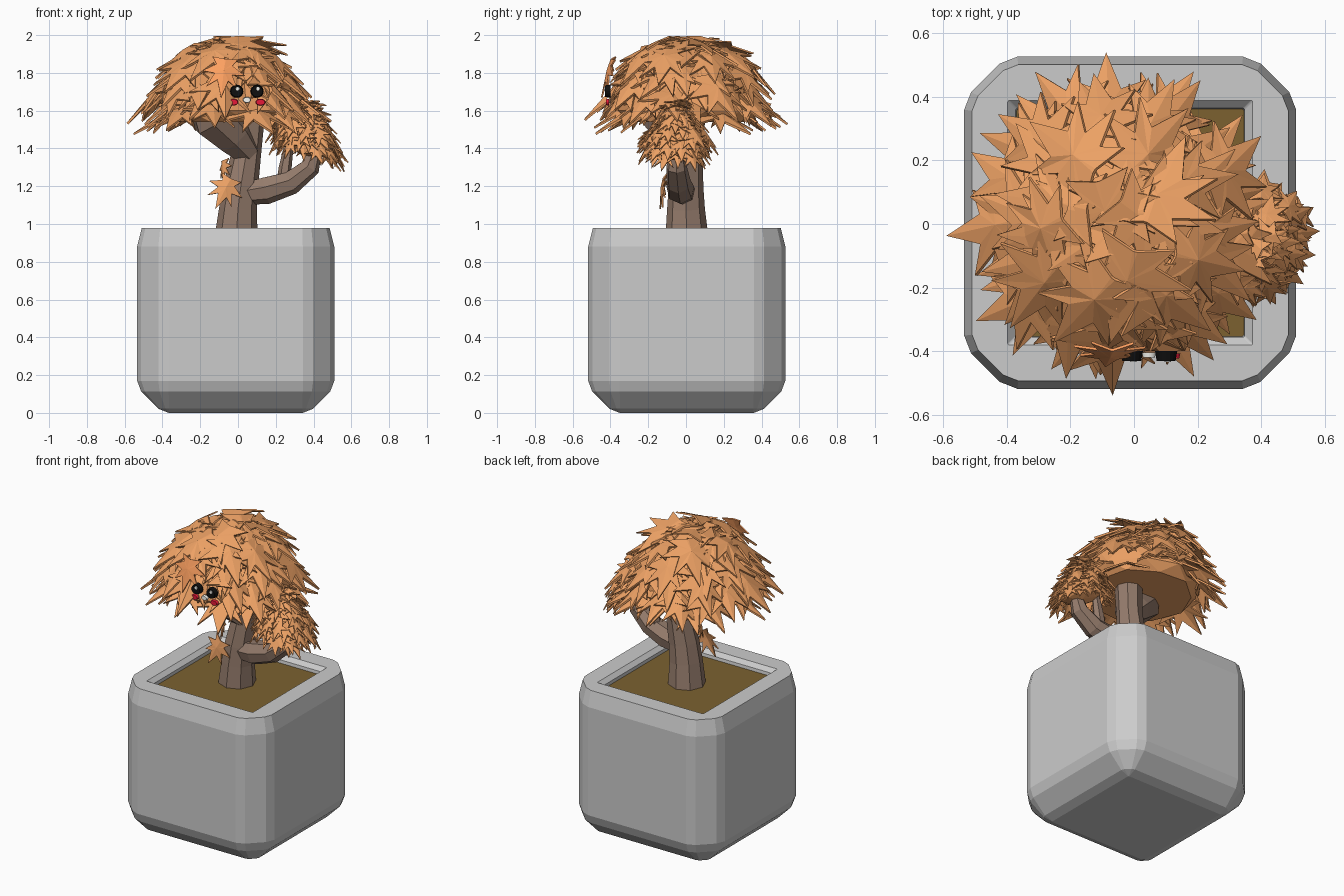
import bpy, bmesh, random
from math import sin, cos, pi, radians
from mathutils import Vector, Matrix

if "Cube" in bpy.data.objects:
    bpy.data.objects.remove(bpy.data.objects["Cube"])

random.seed(4)


def mat(name, r, g, b):
    m = bpy.data.materials.new(name)
    m.diffuse_color = (r, g, b, 1)
    m.use_nodes = True
    m.node_tree.nodes["Principled BSDF"].inputs["Base Color"].default_value = m.diffuse_color
    return m


LEAF = mat("leaf_orange", 0.85, 0.36, 0.13)
BRIGHT = mat("leaf_bright", 1.0, 0.36, 0.12)
BARK = mat("bark", 0.30, 0.20, 0.15)
SOIL = mat("soil", 0.20, 0.12, 0.03)
BLACK = mat("black", 0.005, 0.005, 0.005)
RED = mat("red", 0.8, 0.01, 0.04)
WHITE = mat("white", 0.95, 0.95, 0.9)


def finish(name, bm, material=None):
    bmesh.ops.recalc_face_normals(bm, faces=bm.faces)
    me = bpy.data.meshes.new(name)
    bm.to_mesh(me)
    bm.free()
    ob = bpy.data.objects.new(name, me)
    bpy.context.collection.objects.link(ob)
    if material:
        me.materials.append(material)
    return ob


def loft(name, rings, material=None, cap_end=True):
    bm = bmesh.new()
    vs = [[bm.verts.new(p) for p in r] for r in rings]
    n = len(vs[0])
    for a, b in zip(vs, vs[1:]):
        for i in range(n):
            bm.faces.new((a[i], a[(i + 1) % n], b[(i + 1) % n], b[i]))
    bm.faces.new(vs[0][::-1])
    if cap_end:
        bm.faces.new(vs[-1])
    return finish(name, bm, material)


def square_ring(z, h, r, cx=-0.012, cy=0.004):
    # square with three-facet corners, the middle facet widest
    pts = []
    for q in range(4):
        for u, v in ((1, 0), (0.87, 0.33), (0.33, 0.87), (0, 1)):
            p = Matrix.Rotation(q * pi / 2, 2) @ Vector((h - r + r * u, h - r + r * v))
            pts.append((cx + p.x, cy + p.y, z))
    return pts


def tube(name, path, sides=7):
    # path entries: x, y, z, radius
    rings = []
    P = [Vector(p[:3]) for p in path]
    for i, p in enumerate(P):
        t = (P[min(i + 1, len(P) - 1)] - P[max(i - 1, 0)]).normalized()
        u = Vector((0, 1, 0)).cross(t).normalized()
        v = t.cross(u)
        r = path[i][3]
        rings.append([p + r * (u * cos(a) + v * sin(a))
                      for a in (2 * pi * k / sides for k in range(sides))])
    return loft(name, rings, BARK)


# half outline of a maple leaf, base at origin, tip along x
HALF = [(1, 0), (0.55, 0.14), (0.72, 0.40), (0.38, 0.22), (0.32, 0.54), (0.14, 0.2), (-0.06, 0.32), (0, 0.02)]


def add_leaf(bm, tip, d, side, size, width=1.0, droop=0.3):
    n = d.cross(side).normalized()
    if n.z < 0:
        n = -n
    base = tip - d * size
    outline = HALF + [(x, -y) for x, y in HALF[:0:-1]]
    thick = 0.03 * size + 0.002

    def place(x, y, off):
        z = -droop * abs(y) - 0.12 * x * x + 0.12
        return bm.verts.new(base + d * x * size + side * y * size * width + n * (z * size + off))
    top = [place(x, y, 0) for x, y in outline]
    bot = [place(x, y, -thick) for x, y in outline]
    ct, cb = place(0.3, 0, 0), place(0.3, 0, -thick)
    m = len(outline)
    for i in range(m):
        j = (i + 1) % m
        bm.faces.new((ct, top[i], top[j]))
        bm.faces.new((cb, bot[j], bot[i]))
        bm.faces.new((top[i], bot[i], bot[j], top[j]))


def leaf_dome(name, cx, cy, tiers, shear=0.0, jit=0.02):
    # tiers: tip radius, tip z, downward pitch in degrees, count, leaf size
    bm = bmesh.new()
    for k, (r, z, pitch, n, size) in enumerate(tiers):
        for i in range(n):
            a = 2 * pi * (i + 0.5 * (k % 2) + random.uniform(-0.2, 0.2)) / n
            p = radians(pitch + random.uniform(-7, 7))
            yaw = a + random.uniform(-0.25, 0.25)
            d = Vector((cos(yaw) * cos(p), sin(yaw) * cos(p), -sin(p)))
            side = Matrix.Rotation(random.uniform(-0.25, 0.25), 3, d) @ Vector((-sin(yaw), cos(yaw), 0))
            rr = r + random.uniform(-2 * jit, jit)
            tip = Vector((cx + rr * cos(a), cy + rr * sin(a),
                          z - shear * rr * cos(a) + random.uniform(-jit, jit)))
            add_leaf(bm, tip, d, side, size * random.uniform(0.88, 1.1))
    return finish(name, bm, LEAF)


def blob(name, loc, scale, material, sub=2, rot=0.0):
    bm = bmesh.new()
    bmesh.ops.create_icosphere(bm, subdivisions=sub, radius=1,
                               matrix=Matrix.Translation(loc) @ Matrix.Rotation(rot, 4, 'Y') @ Matrix.Diagonal((*scale, 1)))
    return finish(name, bm, material)


# planter and soil
loft("planter", [square_ring(*s) for s in (
    (0, 0.355, 0.005), (0.022, 0.41, 0.057), (0.112, 0.50, 0.145), (0.17, 0.522, 0.167),
    (0.88, 0.522, 0.167), (0.98, 0.497, 0.145), (0.98, 0.385, 0.005), (0.955, 0.36, 0.005),
    (0.92, 0.355, 0.005))], cap_end=False)
loft("soil", [square_ring(0.915, 0.365, 0.005), square_ring(0.935, 0.362, 0.005)], SOIL)

# trunk and branches
tube("trunk", [(-0.01, 0.005, 0.92, 0.115), (0, 0, 1.08, 0.1), (0.015, 0, 1.2, 0.092),
               (0.045, 0.01, 1.38, 0.078), (0.06, 0.02, 1.6, 0.085), (0.05, 0.02, 1.75, 0.05)], 8)
tube("left_branch", [(0.06, 0, 1.37, 0.07), (-0.02, -0.04, 1.46, 0.105), (-0.13, -0.1, 1.57, 0.13), (-0.22, -0.14, 1.68, 0.05)])
tube("right_branch", [(0.02, -0.01, 1.16, 0.06), (0.15, -0.03, 1.18, 0.075), (0.28, -0.04, 1.22, 0.065),
                      (0.38, -0.05, 1.3, 0.055), (0.43, -0.05, 1.45, 0.025)])
tube("right_twig", [(0.24, -0.03, 1.2, 0.04), (0.25, -0.03, 1.3, 0.034), (0.28, -0.03, 1.48, 0.02)], 6)

# main crown: faceted core with layered leaves
core = blob("crown_core", (-0.045, 0, 1.6), (0.36, 0.36, 0.30), LEAF)
for v in core.data.vertices:
    v.co.z = max(v.co.z, 1.54)
crown = leaf_dome("crown_leaves", -0.045, 0, [
    (0.20, 1.945, 6, 4, 0.31), (0.29, 1.89, 14, 6, 0.33), (0.37, 1.825, 24, 8, 0.34), (0.43, 1.76, 31, 10, 0.34),
    (0.47, 1.68, 36, 11, 0.33), (0.50, 1.60, 38, 12, 0.32), (0.53, 1.54, 34, 12, 0.32), (0.52, 1.50, 27, 13, 0.32)])
# flatten the crown top and clear the leaves behind the face
for v in crown.data.vertices:
    if v.co.z > 1.9:
        v.co.z = 1.9 + (v.co.z - 1.9) * 0.64
    if abs(v.co.x - 0.047) < 0.16 and 1.6 < v.co.z < 1.8:
        v.co.y = max(v.co.y, -0.40)

# small side cluster
blob("side_core", (0.37, -0.05, 1.45), (0.15, 0.14, 0.09), LEAF, 2, 0.4)
leaf_dome("side_leaves", 0.37, -0.05, [
    (0.06, 1.60, 10, 5, 0.13), (0.11, 1.565, 25, 7, 0.14), (0.15, 1.52, 35, 10, 0.14), (0.18, 1.47, 40, 12, 0.14),
    (0.205, 1.42, 42, 14, 0.14), (0.22, 1.37, 46, 15, 0.14), (0.21, 1.33, 50, 15, 0.14)], 0.22, 0.012)

# loose leaves on the trunk and the bright hair leaf
bm = bmesh.new()
add_leaf(bm, Vector((-0.12, -0.14, 1.08)), Vector((-0.45, -0.2, -0.87)).normalized(), Vector((0.87, -0.1, -0.45)).normalized(), 0.18)
add_leaf(bm, Vector((-0.08, -0.07, 1.22)), Vector((-0.1, -0.3, -0.95)).normalized(), Vector((0.5, -0.85, 0.2)).normalized(), 0.12)
finish("trunk_leaves", bm, LEAF)
bm = bmesh.new()
add_leaf(bm, Vector((-0.09, -0.45, 1.67)), Vector((-0.1, -0.35, -0.93)).normalized(), Vector((0.99, -0.02, -0.12)).normalized(), 0.21, 1.0)
finish("hair_leaf", bm, BRIGHT)


# face
def disc(name, x, z, y, rx, rz, depth, material):
    bm = bmesh.new()
    bmesh.ops.create_cone(bm, cap_ends=True, segments=16, radius1=1, radius2=0.85, depth=1,
                          matrix=Matrix.Translation((x, y, z)) @ Matrix.Diagonal((rx, depth, rz, 1)) @ Matrix.Rotation(pi / 2, 4, 'X'))
    finish(name, bm, material)


for s, label in ((-1, "left"), (1, "right")):
    disc(label + "_eye", 0.047 + s * 0.054, 1.703, -0.415, 0.035, 0.035, 0.03, BLACK)
    disc(label + "_eye_glint", 0.052 + s * 0.054, 1.716, -0.431, 0.011, 0.011, 0.006, WHITE)
    disc(label + "_cheek", 0.047 + s * 0.072, 1.645, -0.415, 0.027, 0.018, 0.016, RED)
disc("mouth", 0.047, 1.657, -0.412, 0.022, 0.016, 0.016, WHITE)
